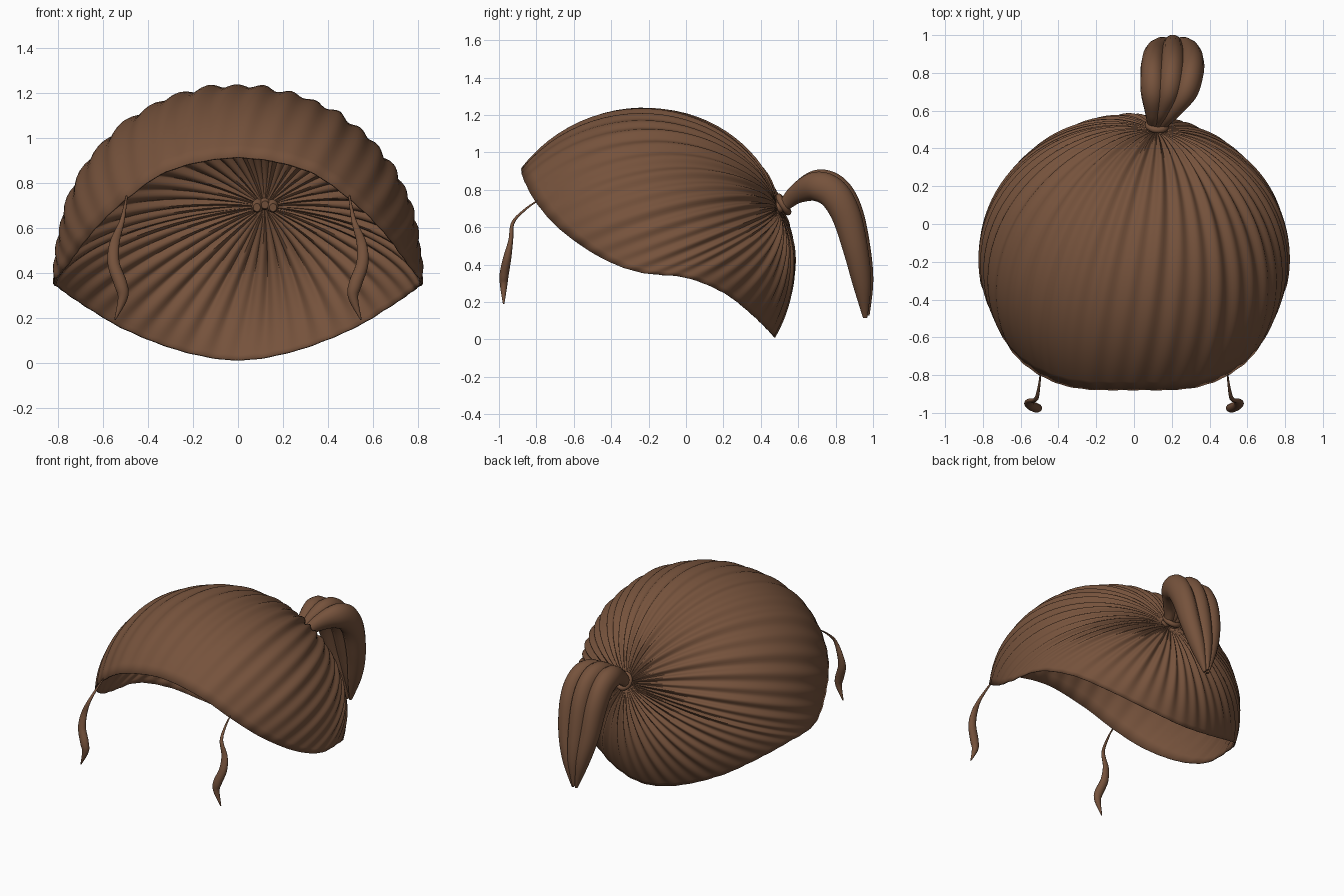
import bpy, bmesh, math
from mathutils import Vector

if "Cube" in bpy.data.objects:
    bpy.data.objects.remove(bpy.data.objects["Cube"])

brown = bpy.data.materials.new("chestnut brown")
brown.diffuse_color = (0.18, 0.085, 0.045, 1)
brown.use_nodes = True
brown.node_tree.nodes["Principled BSDF"].inputs["Base Color"].default_value = brown.diffuse_color


def finish(name, bm, angle=60):
    bmesh.ops.recalc_face_normals(bm, faces=bm.faces)
    me = bpy.data.meshes.new(name)
    bm.to_mesh(me)
    bm.free()
    me.materials.append(brown)
    ob = bpy.data.objects.new(name, me)
    bpy.context.collection.objects.link(ob)
    bpy.context.view_layer.objects.active = ob
    ob.select_set(True)
    bpy.ops.object.shade_smooth_by_angle(angle=math.radians(angle))
    ob.select_set(False)
    return ob


def spline(pts, steps, closed=False):
    """Smooth curve through points of any dimension."""
    n = len(pts)
    get = (lambda i: pts[i % n]) if closed else (lambda i: pts[max(0, min(n - 1, i))])
    out = []
    for i in range(n if closed else n - 1):
        a, b, c, d = (get(i + k) for k in (-1, 0, 1, 2))
        for s in range(steps):
            t = s / steps
            out.append([0.5 * (2 * q + (r - p) * t + (2 * p - 5 * q + 4 * r - w) * t * t
                               + (3 * q - p - 3 * r + w) * t ** 3)
                        for p, q, r, w in zip(a, b, c, d)])
    if not closed:
        out.append(list(pts[-1]))
    return out


def tube(name, pts, sides=14, steps=8):
    """Tapered tube; each point is x, y, z, half width in x, half depth."""
    rows = spline(pts, steps)
    bm = bmesh.new()
    rings = []
    for i, row in enumerate(rows):
        p = Vector(row[:3])
        tan = (Vector(rows[min(i + 1, len(rows) - 1)][:3]) - Vector(rows[max(i - 1, 0)][:3])).normalized()
        side = (Vector((1, 0, 0)) - tan * tan.x).normalized()
        up = tan.cross(side)
        rings.append([bm.verts.new(p + side * row[3] * math.cos(a) + up * row[4] * math.sin(a))
                      for a in (2 * math.pi * k / sides for k in range(sides))])
    for a, b in zip(rings, rings[1:]):
        for k in range(sides):
            j = (k + 1) % sides
            bm.faces.new((a[k], a[j], b[j], b[k]))
    bm.faces.new(rings[0])
    bm.faces.new(rings[-1])
    return finish(name, bm)


# Hair cap: ridged ellipsoid shell fanning from the knot to the hairline
CENTRE = Vector((0, -0.22, 0.42))
AXES = Vector((0.83, 0.80, 0.81))
half = [(0, -.88, .915), (.3, -.87, .86), (.5, -.8, .73), (.65, -.67, .585),
        (.76, -.46, .44), (.82, -.25, .36), (.795, 0, .33), (.68, .2, .25),
        (.5, .34, .145), (.25, .44, .05), (0, .475, .01)]
loop = half + [(-x, y, z) for x, y, z in half[-2:0:-1]]
dense = [Vector(p) for p in spline(loop, 24, True)]

# Even spacing along the hairline
RIDGES, PER, ROWS = 46, 8, 30
lengths = [0]
for a, b in zip(dense, dense[1:] + dense[:1]):
    lengths.append(lengths[-1] + (b - a).length)
rim, k = [], 0
for i in range(RIDGES * PER):
    s = lengths[-1] * i / (RIDGES * PER)
    while lengths[k + 1] < s:
        k += 1
    f = (s - lengths[k]) / (lengths[k + 1] - lengths[k])
    rim.append(dense[k].lerp(dense[(k + 1) % len(dense)], f))


def to_unit(p):
    d = p - CENTRE
    return Vector((d.x / AXES.x, d.y / AXES.y, d.z / AXES.z))


pole = to_unit(Vector((.12, .5, .70))).normalized()


def from_unit(d):
    return CENTRE + Vector((d.x * AXES.x, d.y * AXES.y, d.z * AXES.z))


bm = bmesh.new()
top = bm.verts.new(from_unit(pole * 0.965))
rows = [[] for _ in range(ROWS)]
for i, p in enumerate(rim):
    q = to_unit(p)
    end, rr = q.normalized(), q.length
    ang = pole.angle(end)
    phase = 2 * math.pi * i / PER
    wave = math.cos(phase) + 0.35 * math.cos(phase * 29 / RIDGES + 1)
    for r in range(ROWS):
        u = ((r + 1) / ROWS) ** 1.2
        d = (pole * math.sin((1 - u) * ang) + end * math.sin(u * ang)) / math.sin(ang)
        fade = min(1, u * ang / 0.3) * (1 - 0.85 * u ** 2.5)
        rad = 1 + (rr - 1) * u ** 3 - 0.035 * math.exp(-u * ang / 0.3) * (1 - u) + 0.013 * wave * fade
        rows[r].append(bm.verts.new(from_unit(d * rad)))
n = len(rim)
for i in range(n):
    j = (i + 1) % n
    bm.faces.new((top, rows[0][i], rows[0][j]))
    for a, b in zip(rows, rows[1:]):
        bm.faces.new((a[i], b[i], b[j], a[j]))
cap = finish("hair_cap", bm)
shell = cap.modifiers.new("thickness", 'SOLIDIFY')
shell.thickness = 0.008
shell.offset = -1

# Ponytail: three fat strands spreading from the knot and meeting at the tip
# centre x, y, z, sideways spread, half width, half depth
tail = [(.12, .445, .695, .036, .016, .018), (.12, .475, .70, .034, .026, .028),
        (.125, .53, .725, .026, .03, .034), (.15, .60, .785, .048, .045, .054),
        (.185, .70, .822, .085, .064, .08), (.20, .79, .785, .10, .066, .085),
        (.205, .86, .67, .10, .066, .08), (.205, .912, .48, .085, .06, .068),
        (.205, .945, .30, .05, .045, .05), (.20, .962, .12, .012, .008, .012)]
for name, s in (("left", -1), ("middle", 0), ("right", 1)):
    lift = 0.008 if s == 0 else -0.004
    tube("ponytail_strand_" + name,
         [(x + s * o, y + lift, z + lift, w, d) for x, y, z, o, w, d in tail])

# Hair tie around the knot
bpy.ops.mesh.primitive_torus_add(major_radius=0.048, minor_radius=0.017, major_segments=32,
                                 minor_segments=12, location=(.122, .522, .722))
tie = bpy.context.object
tie.name = "hair_tie"
tie.rotation_euler = Vector((.1, .85, .5)).to_track_quat('Z', 'Y').to_euler()
tie.data.materials.append(brown)
bpy.ops.object.shade_smooth_by_angle(angle=math.radians(60))
tie.select_set(False)

# Wavy loose locks hanging on both sides of the face
lock = [(.495, -.79, .745, .004, .004), (.503, -.86, .695, .007, .006),
        (.518, -.925, .625, .012, .009), (.55, -.937, .53, .022, .013),
        (.553, -.955, .44, .027, .022), (.522, -.972, .35, .029, .025),
        (.513, -.975, .29, .022, .02), (.548, -.975, .19, .003, .004)]
for name, s in (("left", -1), ("right", 1)):
    tube("loose_lock_" + name, [(s * x, y, z, w, d) for x, y, z, w, d in lock])
